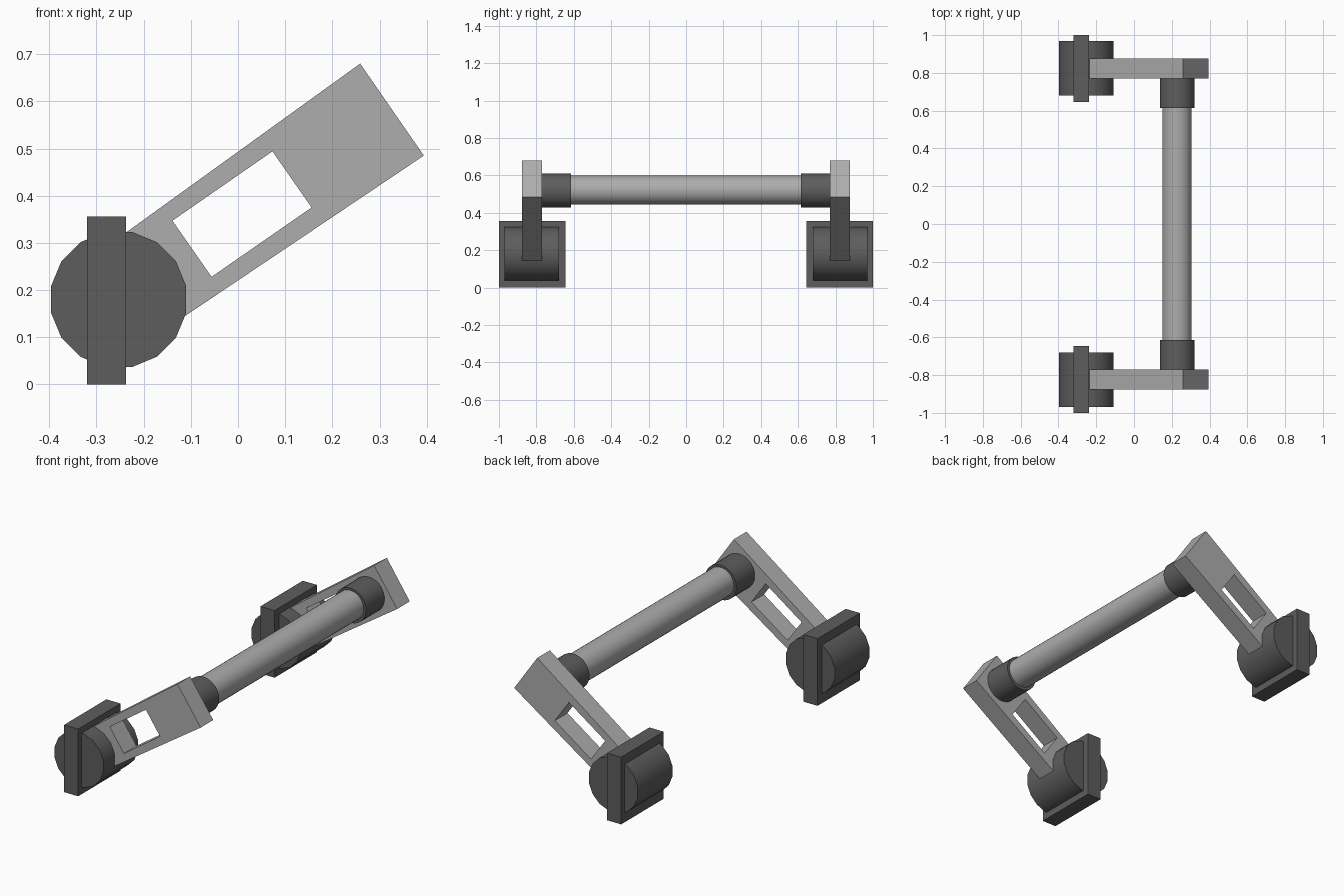
import bpy, bmesh
from math import pi, radians
from mathutils import Matrix

if "Cube" in bpy.data.objects:
    bpy.data.objects.remove(bpy.data.objects["Cube"])


def finish(bm, name, smooth=False):
    bmesh.ops.recalc_face_normals(bm, faces=bm.faces)
    me = bpy.data.meshes.new(name)
    bm.to_mesh(me)
    bm.free()
    ob = bpy.data.objects.new(name, me)
    bpy.context.collection.objects.link(ob)
    if smooth:
        bpy.ops.object.select_all(action='DESELECT')
        ob.select_set(True)
        bpy.context.view_layer.objects.active = ob
        bpy.ops.object.shade_smooth_by_angle(angle=radians(35))
    return ob


def cylinder(name, x, z, y0, y1, r, sides):
    """Cylinder along y, with a flat side facing +x."""
    bm = bmesh.new()
    mat = (Matrix.Translation((x, (y0 + y1) / 2, z))
           @ Matrix.Rotation(pi / 2, 4, 'X') @ Matrix.Rotation(pi / sides, 4, 'Z'))
    bmesh.ops.create_cone(bm, cap_ends=True, segments=sides, radius1=r, radius2=r,
                          depth=abs(y1 - y0), matrix=mat)
    return finish(bm, name, True)


def box(name, x0, x1, y0, y1, z0, z1):
    bm = bmesh.new()
    mat = (Matrix.Translation(((x0 + x1) / 2, (y0 + y1) / 2, (z0 + z1) / 2))
           @ Matrix.Diagonal((abs(x1 - x0), abs(y1 - y0), abs(z1 - z0), 1)))
    bmesh.ops.create_cube(bm, size=1, matrix=mat)
    return finish(bm, name)


def slotted_arm(name, outer, inner, y0, y1):
    """Four-sided plate with a four-sided window through it."""
    bm = bmesh.new()
    rings = [[bm.verts.new((x, y, z)) for x, z in prof]
             for prof, y in ((outer, y0), (outer, y1), (inner, y1), (inner, y0))]
    for k in range(4):
        a, b = rings[k], rings[(k + 1) % 4]
        for i in range(4):
            j = (i + 1) % 4
            bm.faces.new((a[i], a[j], b[j], b[i]))
    return finish(bm, name)


def paint(ob, mat):
    ob.data.materials.append(mat)


dark = bpy.data.materials.new("dark_grey")
dark.diffuse_color = (0.11, 0.11, 0.11, 1)
dark.use_nodes = True
dark.node_tree.nodes["Principled BSDF"].inputs["Base Color"].default_value = dark.diffuse_color
light = bpy.data.materials.new("light_grey")
light.diffuse_color = (0.42, 0.42, 0.42, 1)
light.use_nodes = True
light.node_tree.nodes["Principled BSDF"].inputs["Base Color"].default_value = light.diffuse_color

ARM = [(0.259, 0.68), (0.394, 0.485), (-0.115, 0.143), (-0.236, 0.323)]
WINDOW = [(0.073, 0.494), (0.156, 0.375), (-0.056, 0.228), (-0.139, 0.347)]

for s, side in ((-1, "front"), (1, "back")):
    # mounting drum and the square plate it passes through
    paint(cylinder(side + "_drum", -0.253, 0.18, s * 0.68, s * 0.97, 0.146, 16), dark)
    paint(box(side + "_plate", -0.32, -0.237, s * 0.645, s * 1.0, 0, 0.356), dark)
    # slanted arm with window
    paint(slotted_arm(side + "_arm", ARM, WINDOW, s * 0.77, s * 0.876), light)
    # socket holding the bar
    paint(cylinder(side + "_socket", 0.228, 0.519, s * 0.615, s * 0.775, 0.092, 32), dark)

# cross bar
paint(cylinder("cross_bar", 0.228, 0.521, -0.77, 0.77, 0.078, 32), light)
